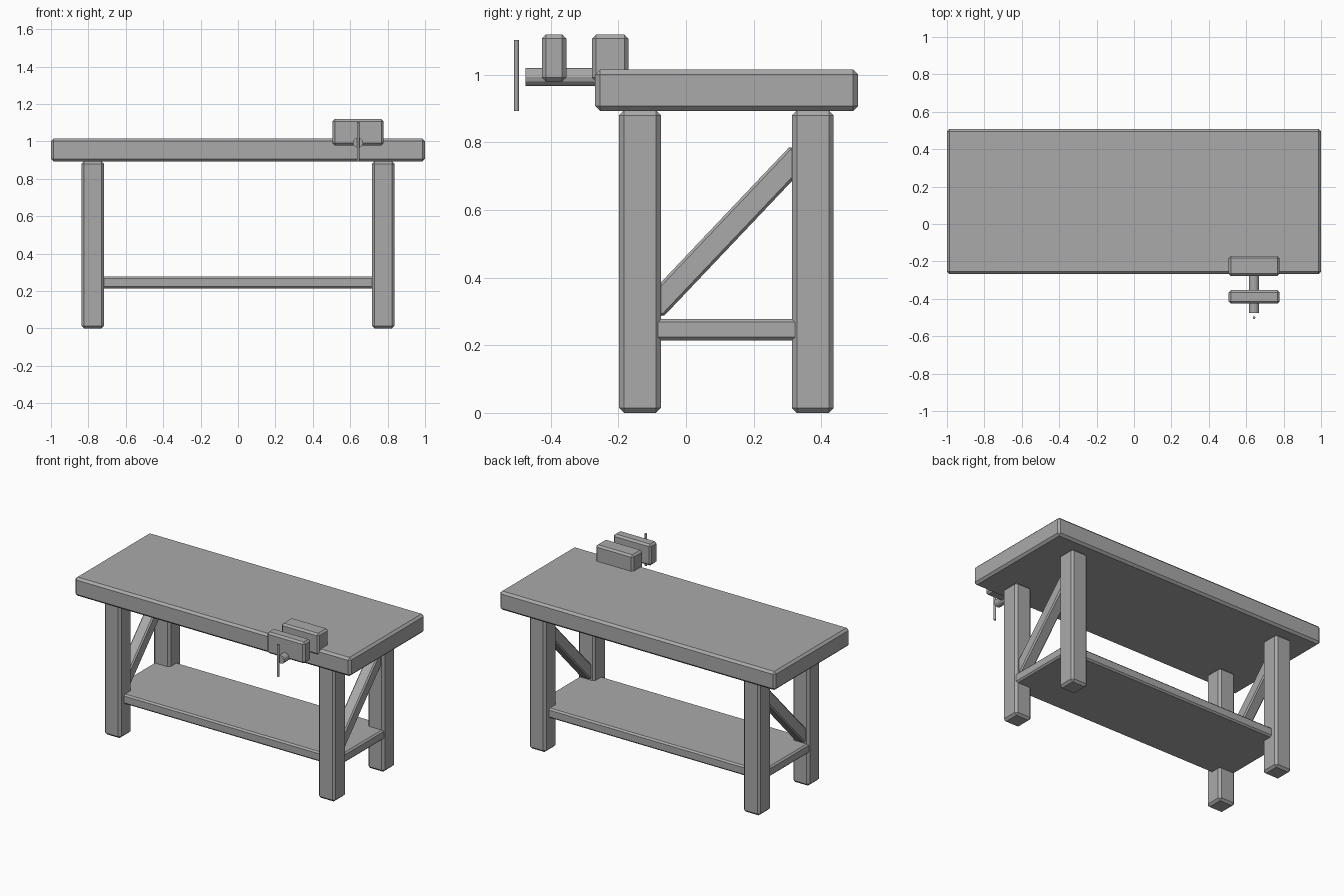
import bpy
import math

cube = bpy.data.objects.get("Cube")
if cube:
    bpy.data.objects.remove(cube, do_unlink=True)

grey = bpy.data.materials.new("plain grey")
grey.use_nodes = True
colour = (0.4, 0.4, 0.4, 1)
grey.diffuse_color = colour
grey.node_tree.nodes["Principled BSDF"].inputs["Base Color"].default_value = colour


def block(name, centre, size, chamfer, tilt=0.0):
    """Timber block with chamfered edges, tilted about the x axis."""
    bpy.ops.mesh.primitive_cube_add(size=1, location=centre, rotation=(tilt, 0, 0))
    obj = bpy.context.object
    obj.name = name
    obj.scale = size
    bpy.ops.object.transform_apply(location=False, rotation=False, scale=True)
    bevel = obj.modifiers.new("chamfer", "BEVEL")
    bevel.width = chamfer
    bevel.segments = 1
    obj.data.materials.append(grey)
    return obj


def rod(name, centre, radius, length, sides, tilt=0.0):
    """Faceted round bar, upright unless tilted."""
    bpy.ops.mesh.primitive_cylinder_add(vertices=sides, radius=radius, depth=length,
                                        location=centre, rotation=(tilt, 0, 0))
    obj = bpy.context.object
    obj.name = name
    obj.data.materials.append(grey)
    return obj


# Worktop and lower shelf
block("worktop", (0, 0.12, 0.954), (2, 0.777, 0.122), 0.014)
block("shelf", (0, 0.12, 0.246), (1.664, 0.55, 0.064), 0.01)

# Legs and diagonal braces at each end
leg_x, front_y, back_y = 0.777, -0.136, 0.375
brace_tilt = math.atan2(0.408, 0.387)
for side, x in (("left", leg_x), ("right", -leg_x)):
    for end, y in (("front", front_y), ("back", back_y)):
        block(f"{end}_{side}_leg", (x, y, 0.447), (0.12, 0.123, 0.894), 0.014)
    block(f"{side}_brace", (x, 0.12, 0.536), (0.075, 0.63, 0.075), 0.008, brace_tilt)

# Vise: two jaws, screw and turning handle
vise_x = 0.642
block("fixed_jaw", (vise_x, -0.224, 1.049), (0.273, 0.107, 0.14), 0.012)
block("sliding_jaw", (vise_x, -0.39, 1.049), (0.273, 0.072, 0.14), 0.012)
rod("vise_screw", (vise_x, -0.34, 0.993), 0.027, 0.27, 12, math.pi / 2)
rod("vise_handle", (vise_x, -0.501, 0.998), 0.007, 0.21, 12)
